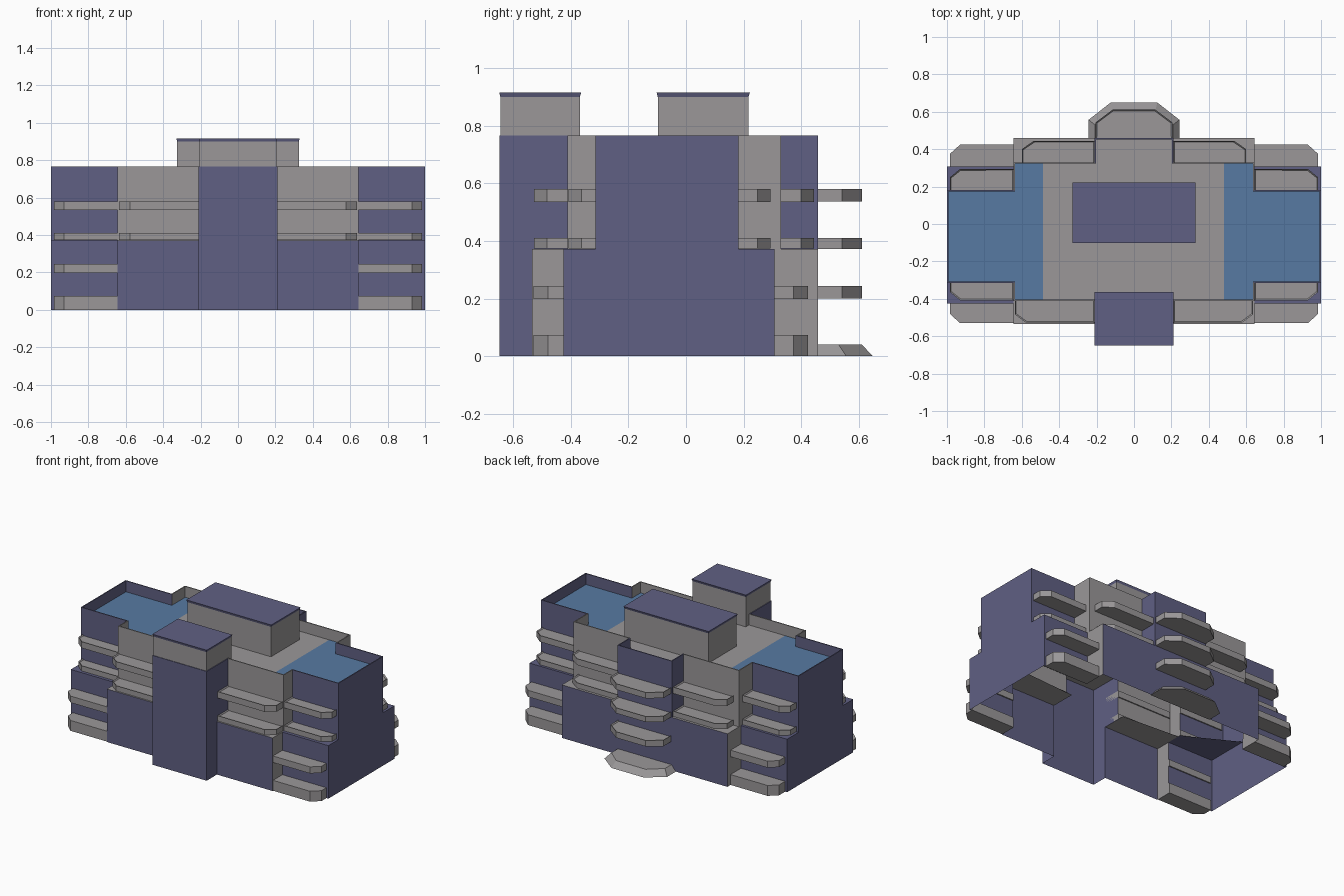
import bpy, bmesh
from mathutils import Vector

if "Cube" in bpy.data.objects:
    bpy.data.objects.remove(bpy.data.objects["Cube"])


def material(name, rgb):
    m = bpy.data.materials.new(name)
    m.diffuse_color = (*rgb, 1)
    m.use_nodes = True
    m.node_tree.nodes["Principled BSDF"].inputs["Base Color"].default_value = m.diffuse_color
    return m


MATS = [material("purple_wall", (0.117, 0.117, 0.228)),
        material("grey_concrete", (0.325, 0.312, 0.318)),
        material("blue_roof", (0.097, 0.195, 0.36))]
P, G, B = 0, 1, 2
TERRACE, ROOF, TOP = 0.372, 0.69, 0.767


def finish(name, bm):
    me = bpy.data.meshes.new(name)
    bm.to_mesh(me)
    bm.free()
    for m in MATS:
        me.materials.append(m)
    ob = bpy.data.objects.new(name, me)
    bpy.context.collection.objects.link(ob)
    return ob


def from_faces(name, faces):
    """faces: list of (corner points, material index)"""
    bm = bmesh.new()
    for pts, mat in faces:
        f = bm.faces.new([bm.verts.new(p) for p in pts])
        f.material_index = mat
    bmesh.ops.remove_doubles(bm, verts=bm.verts, dist=1e-5)
    return finish(name, bm)


def prism(name, low, high, z0, z1, mat, rim=0.0, depth=0.008):
    """solid between two outlines, optionally with a shallow sunken top (balcony)"""
    bm = bmesh.new()
    a = [bm.verts.new((x, y, z0)) for x, y in low]
    b = [bm.verts.new((x, y, z1)) for x, y in high]
    n = len(a)
    bm.faces.new(a[::-1])
    top = bm.faces.new(b)
    for i in range(n):
        j = (i + 1) % n
        bm.faces.new((a[i], a[j], b[j], b[i]))
    bmesh.ops.recalc_face_normals(bm, faces=bm.faces)
    if rim:
        bmesh.ops.inset_region(bm, faces=[top], thickness=rim)
        bmesh.ops.translate(bm, verts=top.verts, vec=(0, 0, -depth))
    for f in bm.faces:
        f.material_index = mat
    return finish(name, bm)


def rect(x0, x1, y0, y1):
    return [(x0, y0), (x1, y0), (x1, y1), (x0, y1)]


def mirrored(half, cols):
    """close a right-hand half outline; cols has one entry per half edge, then the back edge"""
    loop = half + [(-x, y) for x, y in reversed(half)]
    return loop, cols + cols[-2::-1] + [P]


def walls(loop, cols, z0, z1, inward=False):
    out = []
    for i, c in enumerate(cols):
        p, q = loop[i], loop[(i + 1) % len(loop)]
        if inward:
            p, q = q, p
        out.append(([(*p, z0), (*q, z0), (*q, z1), (*p, z1)], c))
    return out


def shrink(loop, d):
    res = []
    for i, p in enumerate(loop):
        p0, p1, p2 = Vector(loop[i - 1]), Vector(p), Vector(loop[(i + 1) % len(loop)])
        u, v = (p1 - p0).normalized(), (p2 - p1).normalized()
        res.append((p1.x - (u.y + v.y) * d, p1.y + (u.x + v.x) * d))
    return res


# Building outlines, right half from front to back
M = 0.643
lower = [(0.211, -0.649), (0.211, -0.535), (M, -0.535), (M, -0.426), (1, -0.426),
         (1, 0.308), (M, 0.308), (M, 0.459)]
upper = [(0.211, -0.649), (0.211, -0.411), (M, -0.411), (M, -0.315), (1, -0.315),
         (1, 0.182), (M, 0.182), (M, 0.33), (0.211, 0.33), (0.211, 0.459)]
lo, lo_c = mirrored(lower, [P, P, G, P, P, P, G, P])
up, up_c = mirrored(upper, [P, G, G, P, P, P, G, G, P, P])

# Open-bottomed wall shells
from_faces("lower_walls", walls(lo, lo_c, 0, TERRACE))
from_faces("upper_walls", walls(up, up_c, TERRACE, TOP))

# Parapet inner faces and thin coping
inner = shrink(up, 0.007)
par = walls(inner, up_c, ROOF, TOP, True)
for i, c in enumerate(up_c):
    j = (i + 1) % len(up)
    par.append(([(*up[i], TOP), (*up[j], TOP), (*inner[j], TOP), (*inner[i], TOP)], c))
from_faces("roof_parapet", par)

# Roof deck: grey in the middle, blue at both ends
bm = bmesh.new()
bm.faces.new([bm.verts.new((x, y, ROOF)) for x, y in up])
for cut in (-0.487, 0.482):
    bmesh.ops.bisect_plane(bm, geom=bm.verts[:] + bm.edges[:] + bm.faces[:],
                           plane_co=(cut, 0, 0), plane_no=(1, 0, 0))
for f in bm.faces:
    f.material_index = B if abs(f.calc_center_bounds().x) > 0.4 else G
finish("roof_deck", bm)

# Terraces where the upper floors step back; the front ones run on a little inside
ter = []
for quad, c in (([(0.211, -0.535), (M, -0.535), (M, -0.33), (0.211, -0.36)], G),
                ([(M, -0.426), (1, -0.426), (1, -0.12), (M, -0.315)], P),
                (rect(M, 1, 0.182, 0.308), P), (rect(0.211, M, 0.33, 0.459), G)):
    ter.append(([(x, y, TERRACE) for x, y in quad], c))
    ter.append(([(-x, y, TERRACE) for x, y in reversed(quad)], c))
from_faces("terraces", ter)

# Stair tower head and lift house, each with a flared cap
for name, r in (("stair_tower_head", (-0.206, 0.206, -0.645, -0.369)),
                ("lift_house", (-0.325, 0.325, -0.098, 0.217))):
    x0, x1, y0, y1 = r
    prism(name, rect(*r), rect(*r), ROOF, 0.90, G)
    prism(name + "_cap", rect(*r), rect(x0 - 0.005, x1 + 0.005, y0 - 0.004, y1 + 0.005),
          0.90, 0.916, P)


# Balconies with a chamfered outer corner, let slightly into the wall
def balcony(name, x0, x1, yw, yo, z0, z1, cx, cy, rim):
    d = 1 if yo > yw else -1
    yw -= d * 0.008
    for side, s in (("right", 1), ("left", -1)):
        pts = [(s * x0, yw), (s * x1, yw), (s * x1, yo - d * cy), (s * (x1 - cx), yo), (s * x0, yo)]
        if s * d < 0:
            pts = pts[::-1]
        prism(f"{name}_{side}", pts, pts, z0, z1, G, rim)


for k, (z0, z1) in enumerate(((0.374, 0.411), (0.535, 0.58))):
    balcony(f"front_middle_balcony_{k}", 0.211, 0.637, -0.411, -0.528, z0, z1, 0.06, 0.045, 0.008)
    balcony(f"back_middle_balcony_{k}", 0.211, 0.60, 0.33, 0.445, z0, z1, 0.065, 0.045, 0.008)
    balcony(f"front_wing_upper_balcony_{k}", M, 0.985, -0.315, -0.408, z0, z1, 0.055, 0.045, 0.008)
    balcony(f"back_wing_upper_balcony_{k}", M, 0.985, 0.182, 0.294, z0, z1, 0.055, 0.045, 0.008)
for k, (z0, z1) in enumerate(((0.0, 0.073), (0.198, 0.244))):
    balcony(f"front_wing_lower_balcony_{k}", M, 0.985, -0.426, -0.53, z0, z1, 0.055, 0.05, 0)
    balcony(f"back_wing_lower_balcony_{k}", M, 0.985, 0.308, 0.424, z0, z1, 0.055, 0.05, 0)


# Central back balconies and the sloped entrance step
def bay(w, y_side, n, y_out):
    return [(-w, 0.453), (w, 0.453), (w, y_side), (n, y_out), (-n, y_out), (-w, y_side)]


for k, (z0, z1) in enumerate(((0.2, 0.243), (0.372, 0.411), (0.538, 0.58))):
    o = bay(0.205, 0.543, 0.115, 0.611)
    prism(f"back_centre_balcony_{k}", o, o, z0, z1, G, 0.008)
prism("entrance_step", bay(0.243, 0.557, 0.125, 0.649), bay(0.208, 0.53, 0.115, 0.611), 0, 0.04, G)
